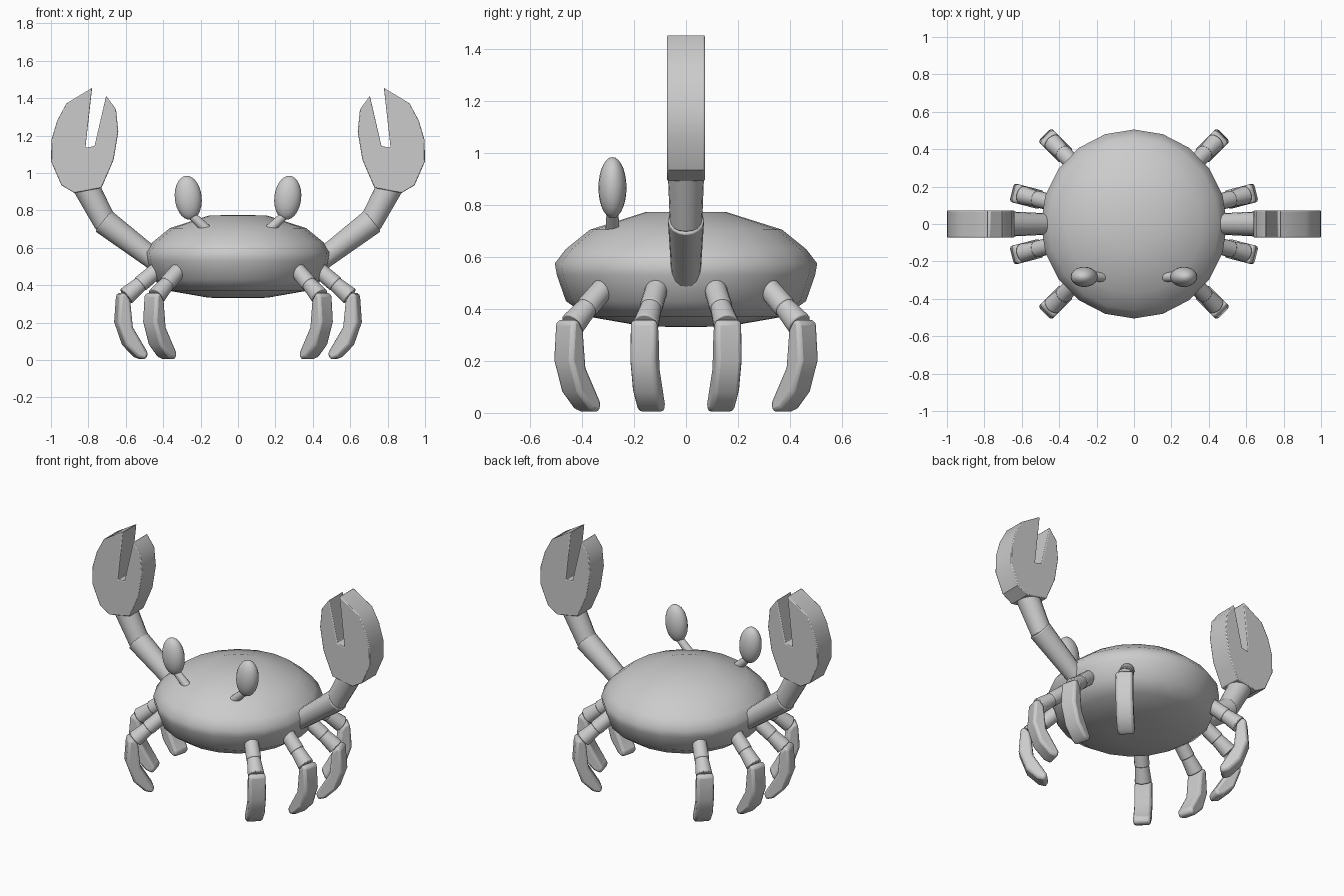
import bpy, bmesh
from math import radians, cos, sin, pi
from mathutils import Vector, Matrix

if "Cube" in bpy.data.objects:
    bpy.data.objects.remove(bpy.data.objects["Cube"])


def finish(name, bm, angle=35, bevel=0.0):
    bmesh.ops.recalc_face_normals(bm, faces=bm.faces)
    me = bpy.data.meshes.new(name)
    bm.to_mesh(me)
    bm.free()
    ob = bpy.data.objects.new(name, me)
    bpy.context.collection.objects.link(ob)
    bpy.ops.object.select_all(action='DESELECT')
    ob.select_set(True)
    bpy.context.view_layer.objects.active = ob
    if bevel:
        mod = ob.modifiers.new("bevel", 'BEVEL')
        mod.width = bevel
        mod.segments = 2
        mod.limit_method = 'ANGLE'
        mod.angle_limit = radians(50)
    bpy.ops.object.shade_smooth_by_angle(angle=radians(angle))
    return ob


def lathe(name, profile, steps=20):
    bm = bmesh.new()
    vs = [bm.verts.new((r, 0, z)) for r, z in profile]
    es = [bm.edges.new(p) for p in zip(vs, vs[1:])]
    bmesh.ops.spin(bm, geom=vs + es, cent=(0, 0, 0), axis=(0, 0, 1),
                   angle=2 * pi, steps=steps, use_duplicate=False)
    bmesh.ops.remove_doubles(bm, verts=bm.verts, dist=1e-4)
    return finish(name, bm, angle=80)


def tube(name, a, b, r1, r2, sides=16):
    a, b = Vector(a), Vector(b)
    d = b - a
    bm = bmesh.new()
    m = Matrix.Translation((a + b) / 2) @ d.to_track_quat('Z', 'Y').to_matrix().to_4x4()
    bmesh.ops.create_cone(bm, cap_ends=True, segments=sides, radius1=r1,
                          radius2=r2, depth=d.length, matrix=m)
    return finish(name, bm, bevel=0.006)


def slab(name, pts, half, place, bevel):
    # flat outline in (radial, z), thickened to both sides
    bm = bmesh.new()
    f = bm.faces.new([bm.verts.new(place(u, -half, z)) for u, z in pts])
    ext = bmesh.ops.extrude_face_region(bm, geom=[f])
    shift = Vector(place(0, half, 0)) - Vector(place(0, -half, 0))
    bmesh.ops.translate(bm, vec=shift,
                        verts=[g for g in ext['geom'] if isinstance(g, bmesh.types.BMVert)])
    return finish(name, bm, bevel=bevel)


# Shell
body = lathe("body", [(0, .775), (.155, .773), (.37, .705), (.463, .63), (.505, .575),
                      (.497, .53), (.462, .43), (.375, .37), (.16, .333), (0, .33)])
body.scale = (.985, 1.0, 1.0)

CLAW = [(.73, .92), (.875, .893), (.944, .934), (.999, 1.06), (.998, 1.175), (.967, 1.28),
        (.917, 1.372), (.78, 1.455), (.816, 1.134), (.767, 1.144), (.705, 1.412),
        (.652, 1.34), (.64, 1.22), (.665, 1.07), (.695, 1.0)]
SHIN = [(.635, .362), (.664, .352), (.675, .203), (.631, .08), (.565, .015), (.52, 0),
        (.505, .035), (.59, .175), (.605, .32)]

for side, s in (("right", 1), ("left", -1)):
    # Claw arm
    tube(side + "_upper_arm", (s * .42, 0, .515), (s * .72, 0, .743), .055, .07)
    tube(side + "_forearm", (s * .705, 0, .725), (s * .825, 0, .95), .062, .071)
    slab(side + "_claw", CLAW, .073, lambda u, v, z: (s * u, v, z), .005)

    # Eye on a short stalk
    tube(side + "_eye_stalk", (s * .165, -.283, .695), (s * .265, -.283, .79), .027, .022, 12)
    bm = bmesh.new()
    m = (Matrix.Translation((s * .266, -.283, .867)) @ Matrix.Rotation(s * radians(6), 4, 'Y')
         @ Matrix.Diagonal((.072, .054, .118, 1)))
    bmesh.ops.create_uvsphere(bm, u_segments=20, v_segments=14, radius=1, matrix=m)
    finish(side + "_eye", bm, angle=80)

    # Four radial legs
    for leg, deg in (("front", -45), ("front_middle", -14.5), ("rear_middle", 14.5), ("rear", 45)):
        c, n = cos(radians(deg)), sin(radians(deg))

        def place(u, v, z):
            return (s * (u * c - v * n), u * n + v * c, z)

        name = side + "_" + leg + "_leg"
        tube(name + "_hip", place(.40, 0, .52), place(.54, 0, .405), .042, .045)
        tube(name + "_thigh", place(.53, 0, .413), place(.618, 0, .34), .04, .05)
        slab(name + "_shin", SHIN, .051, place, .016)
